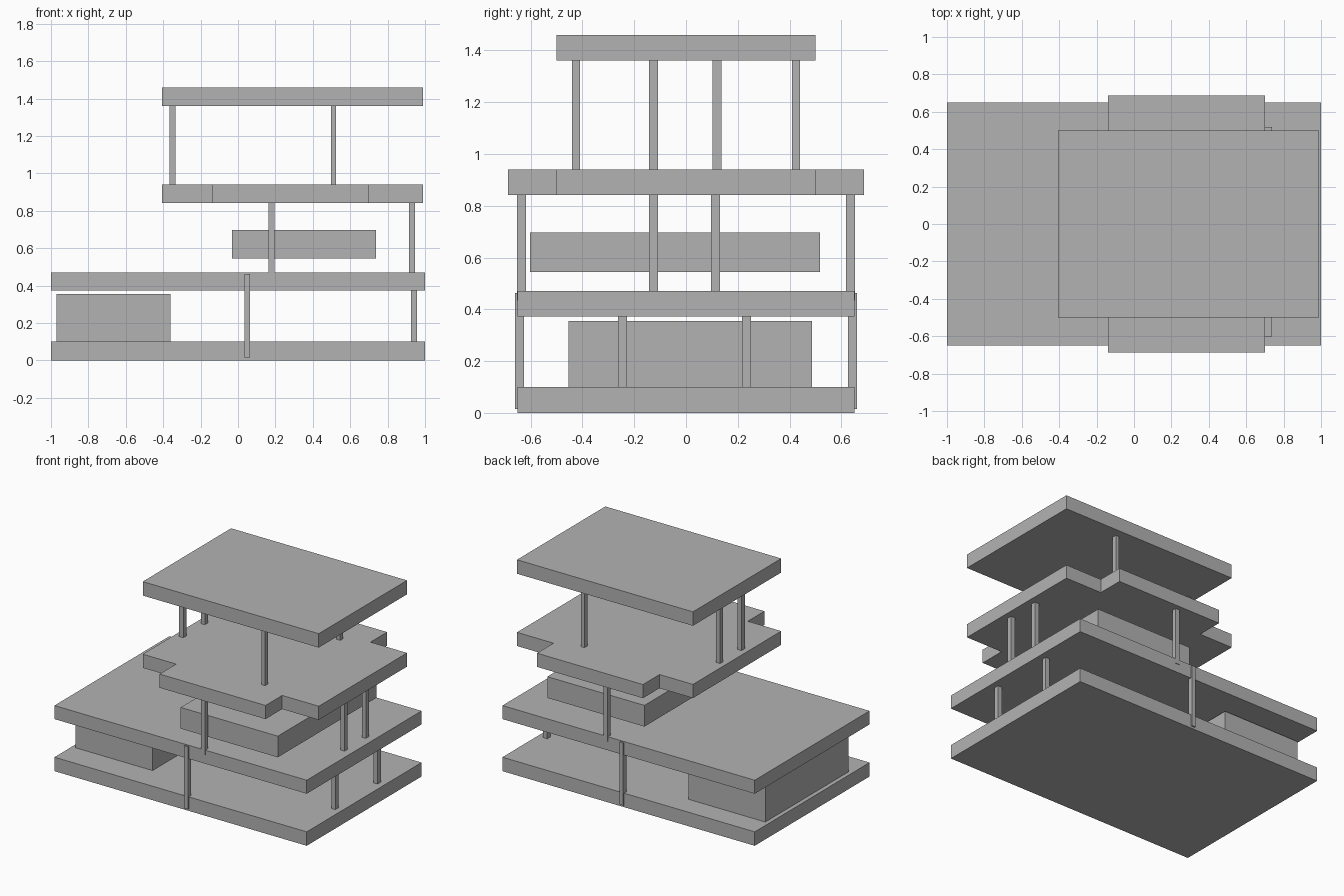
import bpy
import bmesh

if "Cube" in bpy.data.objects:
    bpy.data.objects.remove(bpy.data.objects["Cube"], do_unlink=True)

grey = bpy.data.materials.new("concrete grey")
grey.use_nodes = True
colour = (0.45, 0.45, 0.45, 1)
grey.diffuse_color = colour
grey.node_tree.nodes["Principled BSDF"].inputs["Base Color"].default_value = colour


def prism(name, outline, z0, z1):
    """Extrude a flat outline from z0 up to z1."""
    bm = bmesh.new()
    face = bm.faces.new([bm.verts.new((x, y, z0)) for x, y in outline])
    extruded = bmesh.ops.extrude_face_region(bm, geom=[face])["geom"]
    top = [v for v in extruded if isinstance(v, bmesh.types.BMVert)]
    bmesh.ops.translate(bm, verts=top, vec=(0, 0, z1 - z0))
    bmesh.ops.recalc_face_normals(bm, faces=bm.faces)
    mesh = bpy.data.meshes.new(name)
    bm.to_mesh(mesh)
    bm.free()
    mesh.materials.append(grey)
    obj = bpy.data.objects.new(name, mesh)
    bpy.context.scene.collection.objects.link(obj)
    return obj


def block(name, x0, x1, y0, y1, z0, z1):
    return prism(name, [(x0, y0), (x1, y0), (x1, y1), (x0, y1)], z0, z1)


def column_pair(name, x, y, z0, z1, width=0.032, depth=0.035, shift=0):
    """Two square columns mirrored front to back."""
    for side, sign in (("front", -1), ("back", 1)):
        cy = sign * y + shift
        block(f"{name}_{side}", x - width / 2, x + width / 2,
              cy - depth / 2, cy + depth / 2, z0, z1)


# Floor slabs and roof
block("ground_slab", -1, 1, -0.65, 0.65, 0, 0.1)
block("first_floor_slab", -1, 1, -0.65, 0.65, 0.373, 0.47)
block("roof_slab", -0.405, 0.99, -0.5, 0.5, 1.36, 1.46)

# Cross-shaped terrace: half outline, mirrored to the back
front_edge = [(-0.405, -0.5), (-0.14, -0.5), (-0.14, -0.688),
              (0.70, -0.688), (0.70, -0.5), (0.99, -0.5)]
back_edge = [(x, -y) for x, y in reversed(front_edge)]
prism("terrace_slab", front_edge + back_edge, 0.842, 0.94)

# Enclosed rooms
block("ground_room", -0.97, -0.36, -0.453, 0.487, 0.1, 0.355)
block("upper_room", -0.033, 0.737, -0.602, 0.518, 0.545, 0.697)

# Columns
column_pair("ground_column", 0.94, 0.24, 0.1, 0.373, shift=-0.006)
column_pair("side_column", 0.05, 0.643, 0.015, 0.463, width=0.03)
column_pair("terrace_end_column", 0.93, 0.12, 0.47, 0.842, shift=-0.006)
column_pair("terrace_side_column", 0.18, 0.636, 0.435, 0.842)
column_pair("roof_rear_column", -0.35, 0.122, 0.94, 1.36, shift=-0.003)
column_pair("roof_end_column", 0.51, 0.425, 0.94, 1.36, width=0.028, depth=0.032)
